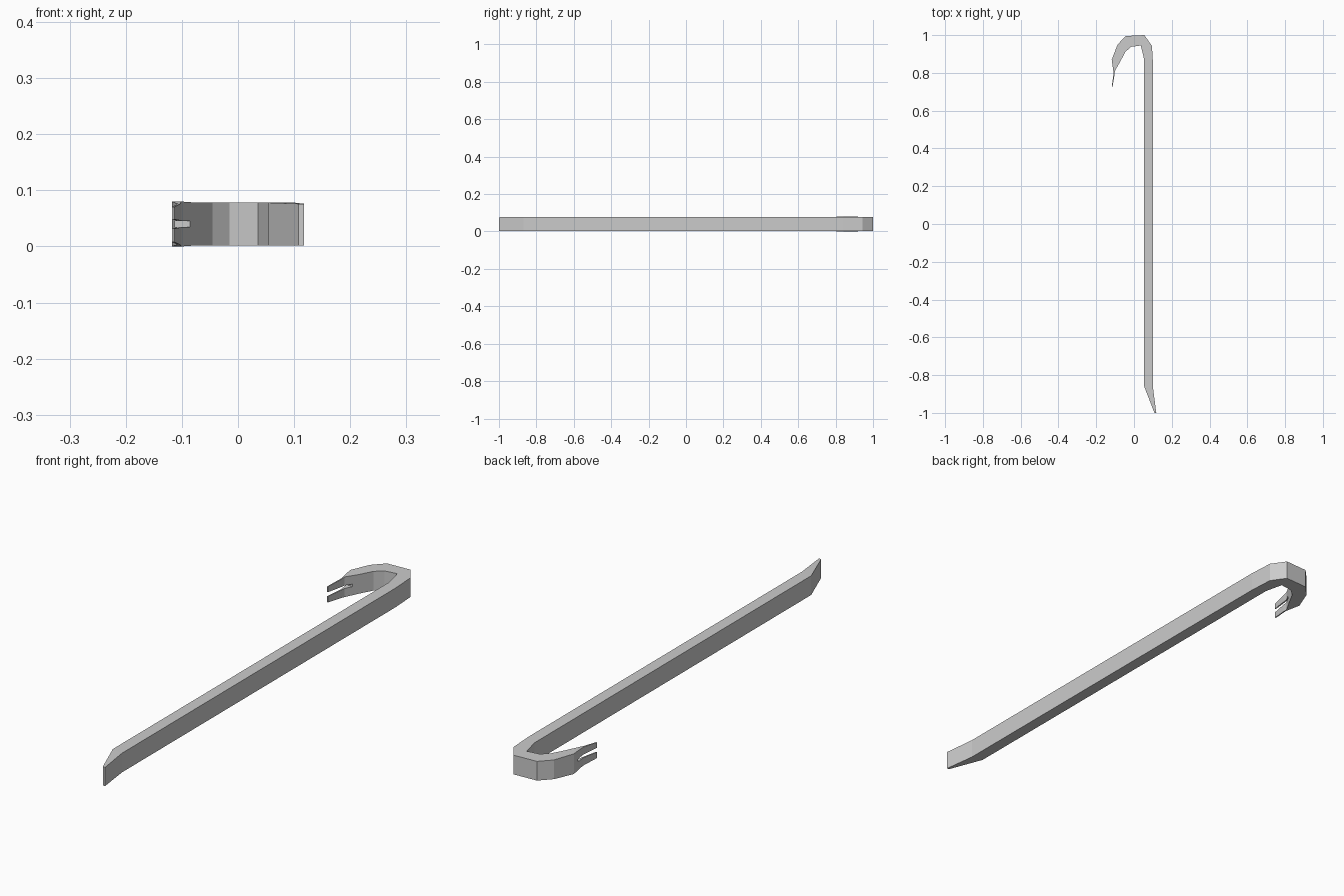
import bpy, bmesh

if "Cube" in bpy.data.objects:
    bpy.data.objects.remove(bpy.data.objects["Cube"])


def loft(name, sections):
    """Loft rectangular sections (outer xy, inner xy, z low, z high) into a closed solid."""
    bm = bmesh.new()
    rings = []
    for (ox, oy), (ix, iy), z0, z1 in sections:
        rings.append([bm.verts.new(p) for p in
                      ((ox, oy, z0), (ix, iy, z0), (ix, iy, z1), (ox, oy, z1))])
    for a, b in zip(rings, rings[1:]):
        for i in range(4):
            j = (i + 1) % 4
            bm.faces.new((a[i], a[j], b[j], b[i]))
    bm.faces.new(rings[0])
    bm.faces.new(rings[-1])
    bmesh.ops.recalc_face_normals(bm, faces=bm.faces)
    mesh = bpy.data.meshes.new(name)
    bm.to_mesh(mesh)
    bm.free()
    obj = bpy.data.objects.new(name, mesh)
    bpy.context.collection.objects.link(obj)
    return obj


B, T = 0.002, 0.078

# Bar: chisel tip, straight shaft, bent hook and tapering claw
bar = loft("pry_bar", [
    ((0.118, -1.0), (0.108, -1.0), B, 0.076),
    ((0.101, -0.87), (0.054, -0.86), B, T),
    ((0.101, 0.84), (0.054, 0.87), B, T),
    ((0.095, 0.943), (0.036, 0.945), B, T),
    ((0.055, 1.0), (-0.015, 0.938), B, T),
    ((-0.044, 0.995), (-0.045, 0.912), B, T),
    ((-0.087, 0.95), (-0.073, 0.86), B, T),
    ((-0.118, 0.87), (-0.101, 0.81), 0.0, 0.08),
    ((-0.108, 0.80), (-0.103, 0.79), 0.003, 0.076),
    ((-0.118, 0.725), (-0.114, 0.725), 0.008, 0.070),
])

# Nail slot: wedge cutter, widening towards the claw tip
cutter = loft("slot_cutter", [
    ((-0.2, 0.70), (-0.06, 0.70), 0.031, 0.049),
    ((-0.2, 0.838), (-0.06, 0.838), 0.035, 0.045),
])
cutter.hide_render = True
cutter.hide_viewport = False

slot = bar.modifiers.new("nail_slot", 'BOOLEAN')
slot.operation = 'DIFFERENCE'
slot.solver = 'EXACT'
slot.object = cutter
bpy.context.view_layer.objects.active = bar
bar.select_set(True)
bpy.ops.object.modifier_apply(modifier=slot.name)
bpy.data.objects.remove(cutter)
